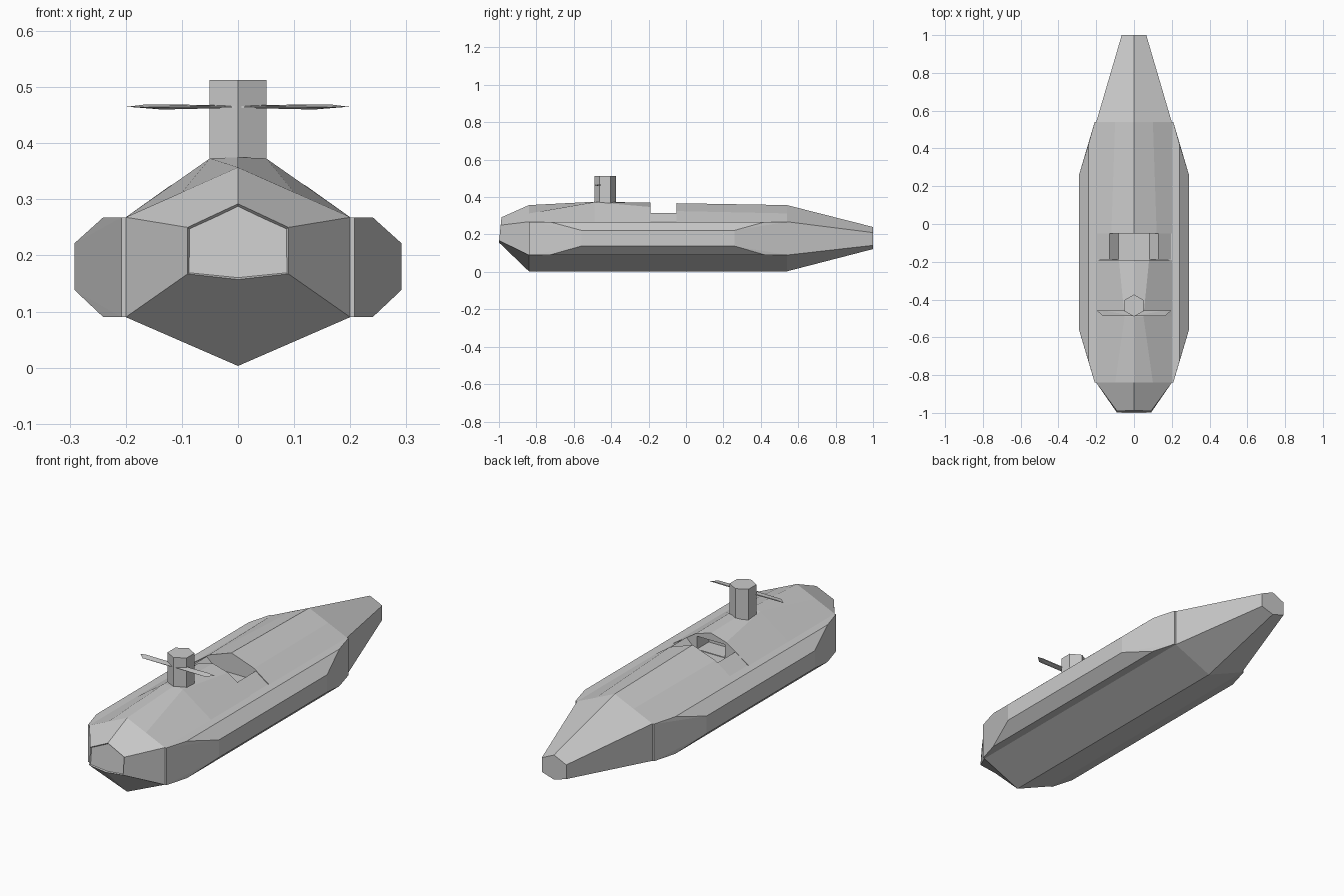
import bpy, bmesh, math

if "Cube" in bpy.data.objects:
    bpy.data.objects.remove(bpy.data.objects["Cube"])


def finish(name, bm):
    bmesh.ops.recalc_face_normals(bm, faces=bm.faces[:])
    me = bpy.data.meshes.new(name)
    bm.to_mesh(me)
    bm.free()
    ob = bpy.data.objects.new(name, me)
    bpy.context.collection.objects.link(ob)
    return ob


def convex(name, pts):
    bm = bmesh.new()
    for p in pts:
        bm.verts.new(p)
    r = bmesh.ops.convex_hull(bm, input=bm.verts[:])
    loose = [v for v in bm.verts if not v.link_faces]
    bmesh.ops.delete(bm, geom=loose, context='VERTS')
    bmesh.ops.dissolve_limit(bm, angle_limit=0.01, verts=bm.verts[:], edges=bm.edges[:])
    return finish(name, bm)


# Hull: y, keel z, half width, lower edge z, upper edge z, shoulder x, shoulder z, ridge z
sections = [
    (-1.00, 0.157, 0.09, 0.167, 0.25, 0.045, 0.271, 0.292),
    (-0.84, 0.003, 0.2, 0.09, 0.268, 0.10, 0.3125, 0.357),
    (-0.49, 0.003, 0.2, 0.09, 0.268, 0.05, 0.373, 0.375),
    (-0.19, 0.003, 0.2, 0.09, 0.268, 0.08, 0.347, 0.37),
    (-0.19, 0.003, 0.2, 0.09, 0.268, 0.08, 0.27, 0.27),
    (-0.05, 0.003, 0.2, 0.09, 0.268, 0.08, 0.27, 0.27),
    (-0.05, 0.003, 0.2, 0.09, 0.268, 0.12, 0.325, 0.367),
    (0.54, 0.003, 0.2, 0.09, 0.268, 0.10, 0.3125, 0.357),
    (1.00, 0.122, 0.065, 0.142, 0.21, 0.0325, 0.225, 0.24),
]
bm = bmesh.new()
rings = []
for i, (y, b, w, lo, hi, t, zt, top) in enumerate(sections):
    prof = [(0, b), (w, lo), (w, hi), (t, zt), (0, top), (-t, zt), (-w, hi), (-w, lo)]
    tilt = 0.1 if i == 0 else 0
    rings.append([bm.verts.new((x, y + tilt * (z - b), z)) for x, z in prof])
for a, b in zip(rings, rings[1:]):
    for i in range(8):
        j = (i + 1) % 8
        bm.faces.new((a[i], a[j], b[j], b[i]))
nose = bm.faces.new(rings[0])
bm.faces.new(rings[-1])
bmesh.ops.remove_doubles(bm, verts=bm.verts[:], dist=1e-5)
bmesh.ops.recalc_face_normals(bm, faces=bm.faces[:])
bmesh.ops.inset_region(bm, faces=[nose], thickness=0.004, depth=-0.006)
hull = finish("hull", bm)

# Recess under the front hood of the cockpit
cutter = convex("cockpit_cutter", [(x, y, z) for x in (-0.075, 0.075)
                                   for y in (-0.28, -0.15) for z in (0.273, 0.335)])
cutter.hide_render = True
cutter.hide_viewport = True
mod = hull.modifiers.new("recess", 'BOOLEAN')
mod.operation = 'DIFFERENCE'
mod.object = cutter
mod.solver = 'EXACT'

for s, side in ((-1, "left"), (1, "right")):
    # Chamfered side tank
    pts = []
    for lo, hi, x, y0, y1 in ((0.09, 0.268, 0.197, -0.84, 0.54),
                              (0.09, 0.268, 0.208, -0.84, 0.54),
                              (0.09, 0.268, 0.24, -0.73, 0.425),
                              (0.138, 0.222, 0.291, -0.56, 0.26)):
        pts += [(s * x, y, z) for y in (y0, y1) for z in (lo, hi)]
    convex(side + "_tank", pts)
    # Sloping cockpit side ledge
    convex(side + "_cockpit_ledge", [(s * x, y, z) for y in (-0.189, -0.051)
                                     for x, z in ((0.195, 0.268), (0.13, 0.315),
                                                  (0.08, 0.268))])

# Hexagonal tower
convex("tower", [(0.0585 * math.sin(k * math.pi / 3), -0.432 + 0.0585 * math.cos(k * math.pi / 3), z)
                 for k in range(6) for z in (0.35, 0.513)])

# Thin tapered planes on the tower
for s, side in ((-1, "left"), (1, "right")):
    convex(side + "_tower_plane", [
        (0, -0.457, 0.463), (0, -0.457, 0.468), (0, -0.487, 0.463), (0, -0.487, 0.466),
        (s * 0.198, -0.457, 0.465), (s * 0.165, -0.457, 0.469),
        (s * 0.165, -0.487, 0.464), (s * 0.135, -0.472, 0.460)])
